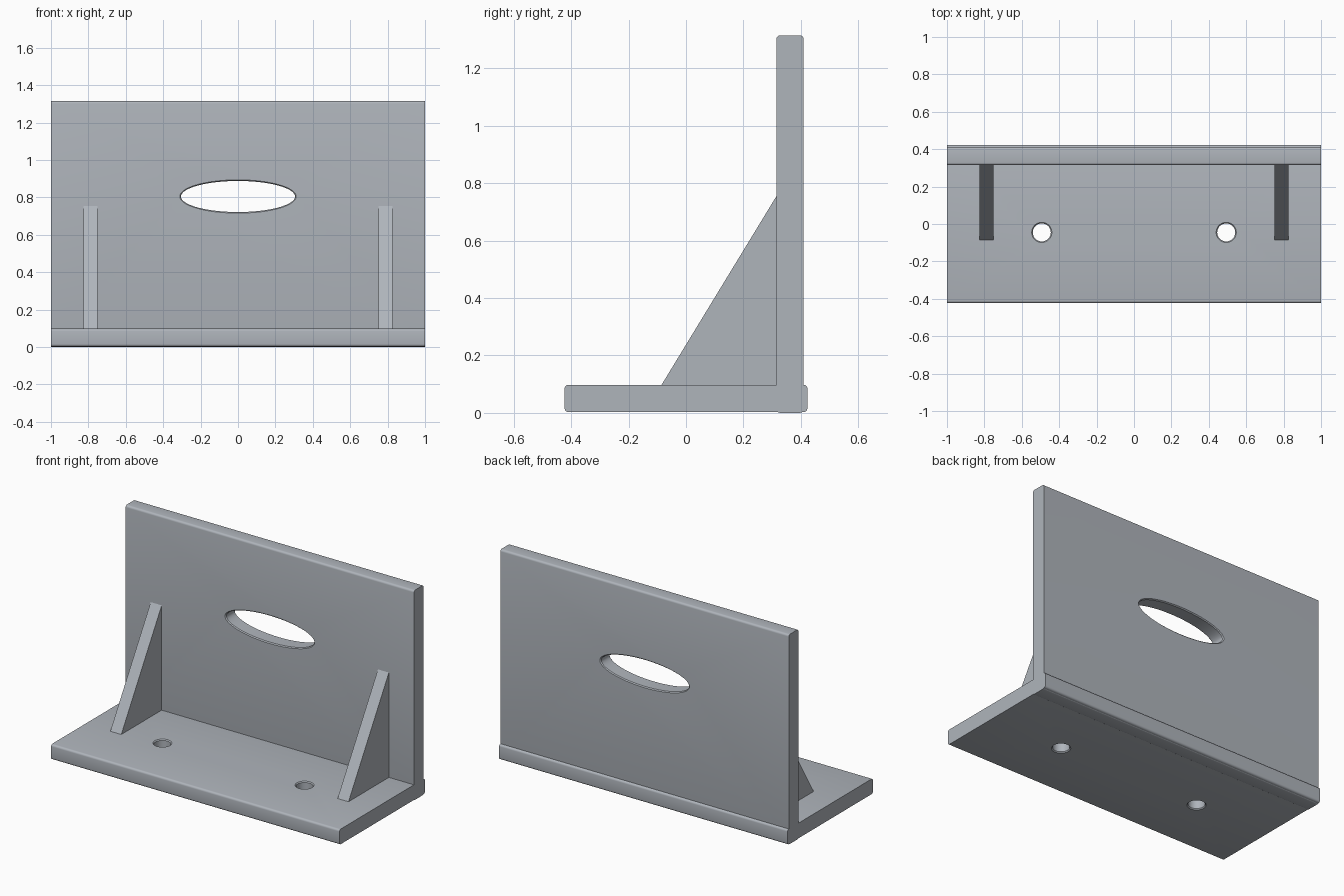
import bpy, bmesh
from math import cos, sin, pi

if "Cube" in bpy.data.objects:
    bpy.data.objects.remove(bpy.data.objects["Cube"])

steel = bpy.data.materials.new("brushed_grey")
steel.use_nodes = True
GREY = (0.43, 0.46, 0.50, 1)
steel.diffuse_color = GREY
steel.node_tree.nodes["Principled BSDF"].inputs["Base Color"].default_value = GREY


def loft(name, rings):
    """Solid through a list of matching closed rings, capped at both ends."""
    bm = bmesh.new()
    loops = [[bm.verts.new(p) for p in ring] for ring in rings]
    for a, b in zip(loops, loops[1:]):
        for i in range(len(a)):
            j = (i + 1) % len(a)
            bm.faces.new((a[i], a[j], b[j], b[i]))
    bm.faces.new(loops[0])
    bm.faces.new(loops[-1])
    bmesh.ops.recalc_face_normals(bm, faces=bm.faces)
    mesh = bpy.data.meshes.new(name)
    bm.to_mesh(mesh)
    bm.free()
    obj = bpy.data.objects.new(name, mesh)
    bpy.context.collection.objects.link(obj)
    mesh.materials.append(steel)
    return obj


def extrude_x(name, profile, x0, x1):
    return loft(name, [[(x, y, z) for y, z in profile] for x in (x0, x1)])


def rounded_rect(y0, y1, z0, z1, r=0.013, steps=4):
    corners = [(y1 - r, z1 - r), (y0 + r, z1 - r), (y0 + r, z0 + r), (y1 - r, z0 + r)]
    points = []
    for q, (cy, cz) in enumerate(corners):
        for s in range(steps + 1):
            a = (q + s / steps) * pi / 2
            points.append((cy + r * cos(a), cz + r * sin(a)))
    return points


def cut_hole(target, place, ru, rv, near, far, rim=0.006, n=64):
    """Elliptical through hole with eased rims; place maps (u, v, depth) to a point."""
    sections = [(near - rim, 2 * rim), (near + rim, 0), (far - rim, 0), (far + rim, 2 * rim)]
    rings = [[place((ru + e) * cos(2 * pi * i / n), (rv + e) * sin(2 * pi * i / n), d)
              for i in range(n)] for d, e in sections]
    cutter = loft("hole_cutter", rings)
    cutter.hide_render = True
    mod = target.modifiers.new("hole", "BOOLEAN")
    mod.operation, mod.solver, mod.object = "DIFFERENCE", "EXACT", cutter
    bpy.context.view_layer.objects.active = target
    bpy.ops.object.modifier_apply(modifier=mod.name)
    bpy.data.objects.remove(cutter)


# Base plate with two bolt holes
BASE_TOP, WALL_FRONT, WALL_BACK = 0.098, 0.315, 0.41
base = extrude_x("base_plate", rounded_rect(-0.423, 0.423, 0.003, BASE_TOP), -1, 1)
for side in (-1, 1):
    cut_hole(base, lambda u, v, d: (side * 0.493 + u, v - 0.045, d),
             0.048, 0.048, 0.003, BASE_TOP)

# Upright plate with an oval opening
wall = extrude_x("upright_plate", rounded_rect(WALL_FRONT, WALL_BACK, 0, 1.315), -1, 1)
cut_hole(wall, lambda u, v, d: (u, d, 0.805 + v), 0.305, 0.083, WALL_FRONT, WALL_BACK)

# Triangular gussets, sunk slightly into both plates
slope = (0.755 - BASE_TOP) / (WALL_FRONT + 0.085)
sink = 0.012
gusset = [(-0.085 - sink / slope, BASE_TOP - sink), (WALL_FRONT + sink, BASE_TOP - sink),
          (WALL_FRONT + sink, 0.755 + sink * slope)]
for side, label in ((-1, "right"), (1, "left")):
    extrude_x(label + "_gusset", gusset, side * 0.75, side * 0.826)

# Smooth the rounded edges, keep the corners crisp
for obj in (base, wall):
    bpy.ops.object.select_all(action="DESELECT")
    obj.select_set(True)
    bpy.context.view_layer.objects.active = obj
    bpy.ops.object.shade_smooth_by_angle(angle=pi / 6)
